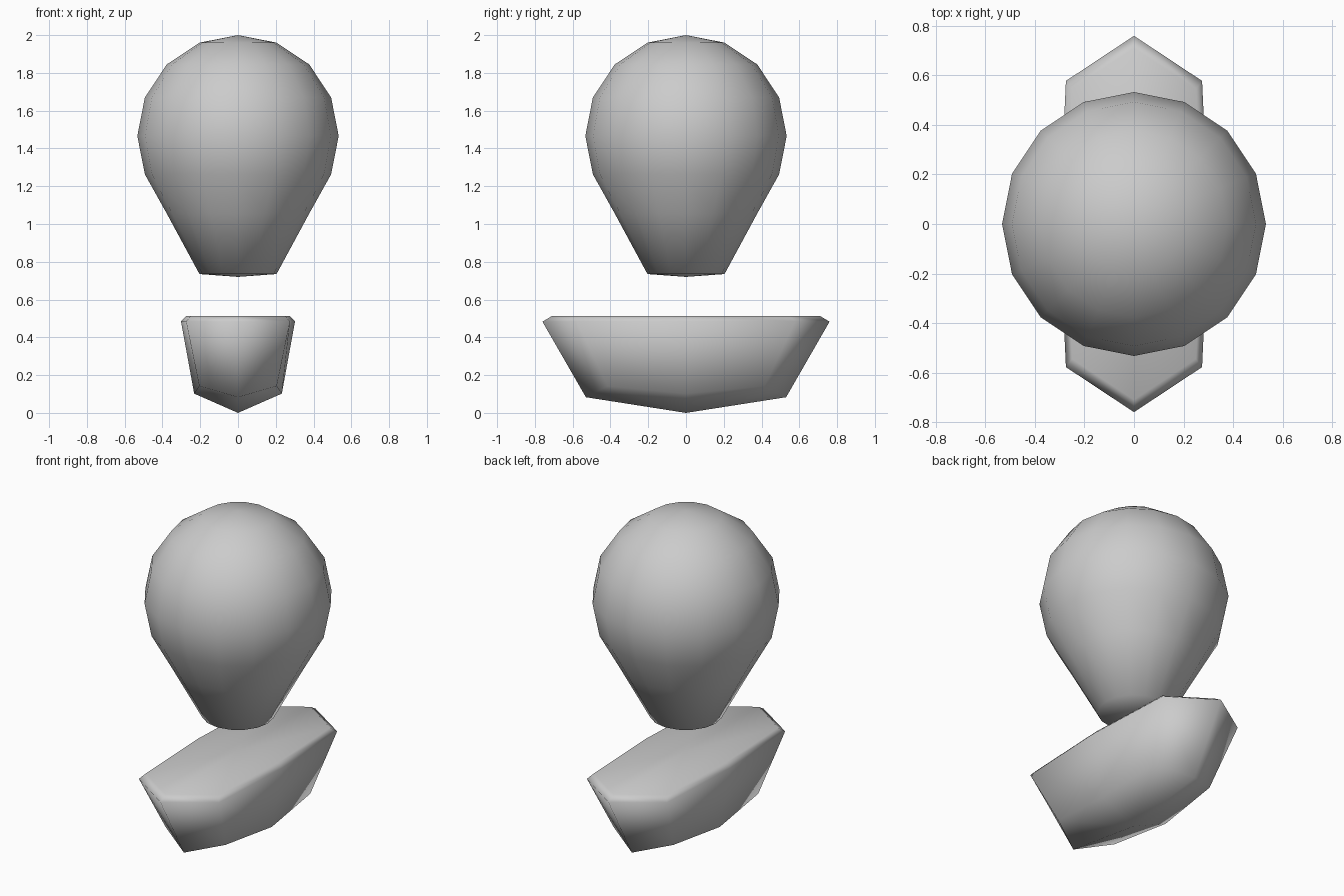
import bpy, bmesh
from math import sin, cos, pi

if "Cube" in bpy.data.objects:
    bpy.data.objects.remove(bpy.data.objects["Cube"])


def loft(name, rings, top, bottom):
    """Skin closed rings (top to bottom) and close both ends with a fan."""
    bm = bmesh.new()
    rows = [[bm.verts.new(p) for p in ring] for ring in rings]
    n = len(rows[0])
    for a, b in zip(rows, rows[1:]):
        for i in range(n):
            j = (i + 1) % n
            bm.faces.new((a[i], b[i], b[j], a[j]))
    for row, tip in ((rows[0], top), (rows[-1], bottom)):
        v = bm.verts.new(tip)
        for i in range(n):
            bm.faces.new((row[i], row[(i + 1) % n], v))
    bmesh.ops.recalc_face_normals(bm, faces=bm.faces[:])
    for f in bm.faces:
        f.smooth = True
    me = bpy.data.meshes.new(name)
    bm.to_mesh(me)
    bm.free()
    ob = bpy.data.objects.new(name, me)
    bpy.context.collection.objects.link(ob)
    return ob


def circle(r, z, n=16):
    return [(r * cos(2 * pi * i / n), r * sin(2 * pi * i / n), z) for i in range(n)]


def hull_ring(mid, shoulder, tip):
    """Eight-point boat outline from (x, z), (x, y, z) and (y, z)."""
    (mx, mz), (sx, sy, sz), (ty, tz) = mid, shoulder, tip
    return [(mx, 0, mz), (sx, sy, sz), (0, ty, tz), (-sx, sy, sz),
            (-mx, 0, mz), (-sx, -sy, sz), (0, -ty, tz), (sx, -sy, sz)]


# Balloon envelope: sphere on top tapering to a narrow mouth
profile = [(0.204, 1.96), (0.377, 1.845), (0.493, 1.67), (0.533, 1.466),
           (0.493, 1.263), (0.377, 1.055), (0.204, 0.735)]
loft("balloon_envelope", [circle(r, z) for r, z in profile], (0, 0, 2.0), (0, 0, 0.72))

# Boat-shaped gondola: bevelled deck edge, widest rim, narrower bottom, keel point
loft("gondola", [
    hull_ring((0.275, 0.513), (0.25, 0.545, 0.513), (0.71, 0.513)),
    hull_ring((0.302, 0.485), (0.275, 0.578, 0.485), (0.76, 0.483)),
    hull_ring((0.232, 0.102), (0.205, 0.415, 0.142), (0.53, 0.083)),
], (0, 0, 0.513), (0, 0, 0))
